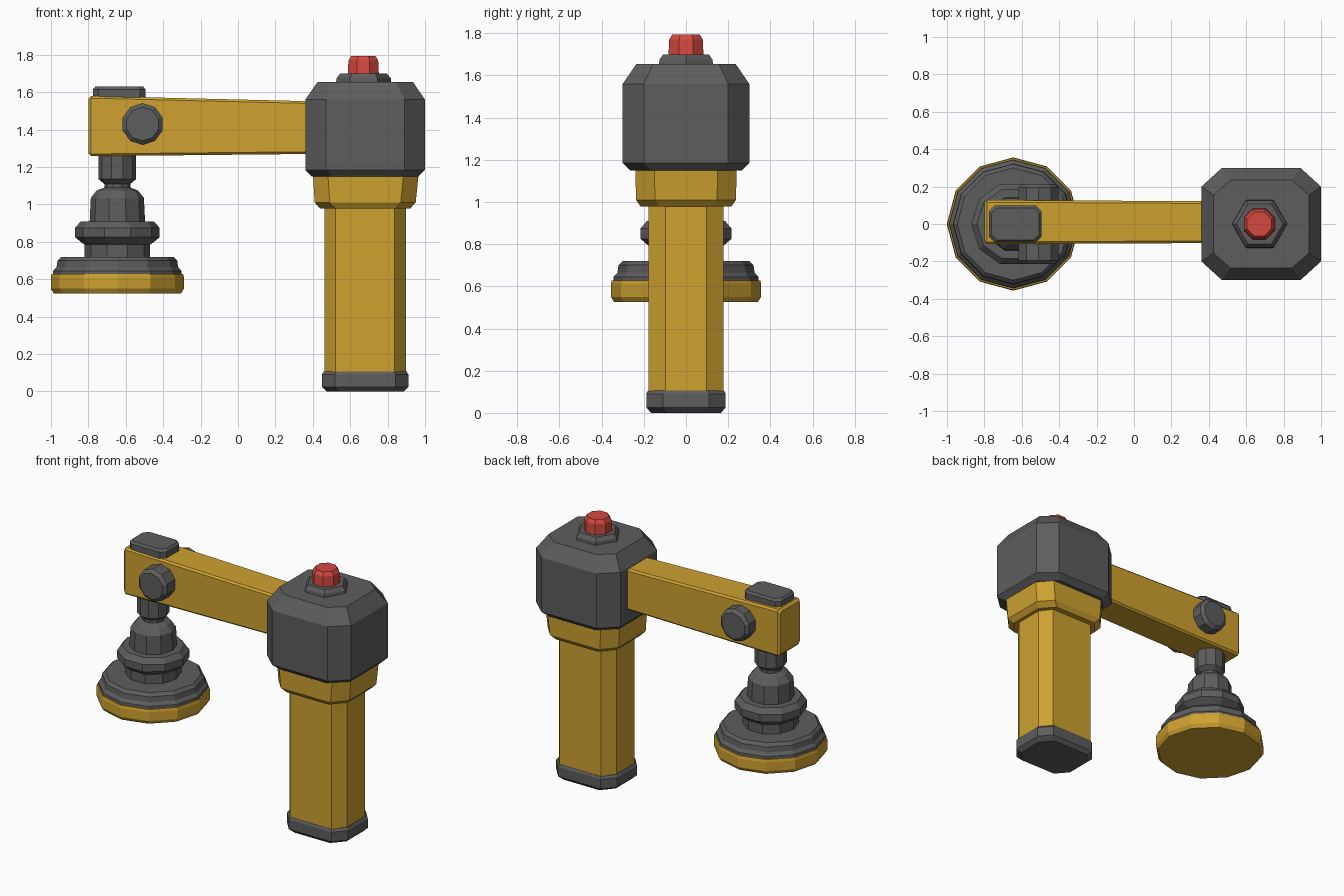
import bpy, bmesh, math
from mathutils import Vector

if "Cube" in bpy.data.objects:
    bpy.data.objects.remove(bpy.data.objects["Cube"])


def material(name, rgb):
    m = bpy.data.materials.new(name)
    m.diffuse_color = (*rgb, 1)
    m.use_nodes = True
    m.node_tree.nodes["Principled BSDF"].inputs["Base Color"].default_value = m.diffuse_color
    return m


YELLOW = material("yellow", (0.62, 0.36, 0.03))
GREY = material("dark grey", (0.11, 0.11, 0.11))
RED = material("red", (0.66, 0.065, 0.05))


def loft(name, mat, rings):
    """Skin a list of equal-length closed rings and cap both ends."""
    bm = bmesh.new()
    vs = [[bm.verts.new(p) for p in r] for r in rings]
    n = len(vs[0])
    for a, b in zip(vs, vs[1:]):
        for i in range(n):
            j = (i + 1) % n
            bm.faces.new((a[i], a[j], b[j], b[i]))
    bm.faces.new(vs[0][::-1])
    bm.faces.new(vs[-1])
    bmesh.ops.recalc_face_normals(bm, faces=bm.faces)
    me = bpy.data.meshes.new(name)
    bm.to_mesh(me)
    bm.free()
    me.materials.append(mat)
    ob = bpy.data.objects.new(name, me)
    bpy.context.collection.objects.link(ob)
    return ob


def cut_rect(cx, hx, hy, kx, ky, z):
    """Rectangle with chamfered corners at height z."""
    pts = [(hx, -hy + ky), (hx, hy - ky), (hx - kx, hy), (-hx + kx, hy),
           (-hx, hy - ky), (-hx, -hy + ky), (-hx + kx, -hy), (hx - kx, -hy)]
    return [Vector((cx + x, y, z)) for x, y in pts]


def turned(name, mat, cx, profile, sides, turn=0.0):
    """Faceted turned part from (radius, z) pairs."""
    ang = [turn + 2 * math.pi * i / sides for i in range(sides)]
    return loft(name, mat, [[Vector((cx + r * math.cos(a), r * math.sin(a), z))
                             for a in ang] for r, z in profile])


# Grip column, foot cap and collar
HX = 0.68
loft("handle", YELLOW, [cut_rect(HX, 0.218, 0.178, 0.06, 0.08, z) for z in (0.1, 0.99)])
loft("foot_cap", GREY, [
    cut_rect(HX, 0.205, 0.165, 0.07, 0.08, 0.0),
    cut_rect(HX, 0.232, 0.188, 0.07, 0.08, 0.025),
    cut_rect(HX, 0.232, 0.188, 0.07, 0.08, 0.09),
    cut_rect(HX, 0.222, 0.180, 0.07, 0.08, 0.106)])
loft("collar", YELLOW, [
    cut_rect(HX, 0.24, 0.215, 0.08, 0.09, 0.978),
    cut_rect(HX, 0.27, 0.237, 0.08, 0.09, 1.01),
    cut_rect(HX + 0.003, 0.282, 0.24, 0.08, 0.09, 1.155)])

# Motor head
loft("head", GREY, [
    cut_rect(HX, 0.285, 0.265, 0.11, 0.10, 1.15),
    cut_rect(HX, 0.32, 0.30, 0.11, 0.10, 1.185),
    cut_rect(HX, 0.32, 0.30, 0.11, 0.10, 1.56),
    cut_rect(HX, 0.255, 0.235, 0.09, 0.08, 1.655)])

# Push button on its hexagonal seat
turned("button_seat", GREY, 0.672, [(0.148, 1.65), (0.145, 1.675), (0.125, 1.70)], 6)
turned("button", RED, 0.67, [(0.09, 1.695), (0.086, 1.77), (0.07, 1.795)], 8, math.pi / 8)


# Arm: rectangular sections along x
def section(x, hy, z0, z1, k=0.012, cy=0.01):
    zc, hz = (z0 + z1) / 2, (z1 - z0) / 2
    flat = cut_rect(0, hy, hz, k, k, 0)
    return [Vector((x, cy + p.x, zc + p.y)) for p in flat]


loft("arm", YELLOW, [section(-0.80, 0.105, 1.275, 1.565),
                     section(-0.785, 0.118, 1.258, 1.58),
                     section(0.38, 0.112, 1.27, 1.552)])

# Plate on the arm end
loft("arm_top_plate", GREY, [
    cut_rect(-0.635, 0.14, 0.098, 0.03, 0.03, 1.57),
    cut_rect(-0.635, 0.14, 0.098, 0.03, 0.03, 1.615),
    cut_rect(-0.635, 0.128, 0.086, 0.03, 0.03, 1.63)])

# Pivot knobs on both sides of the arm
for side, label in ((-1, "front"), (1, "back")):
    rings = []
    for r, d in ((0.112, 0.10), (0.112, 0.195), (0.09, 0.215)):
        rings.append([Vector((-0.51 + r * math.cos(a), side * d, 1.43 + r * math.sin(a)))
                      for a in (2 * math.pi * (i + 0.5) / 10 for i in range(10))])
    loft(label + "_pivot_knob", GREY, rings)

# Hanging spindle and sanding disc
DX = -0.645
turned("spindle", GREY, DX, [
    (0.10, 1.265), (0.10, 1.135), (0.07, 1.11), (0.07, 1.09), (0.11, 1.075),
    (0.142, 1.035), (0.148, 0.91), (0.195, 0.91), (0.226, 0.875), (0.226, 0.825),
    (0.19, 0.795), (0.175, 0.785), (0.175, 0.715)], 10)
turned("disc_backing", GREY, DX, [
    (0.30, 0.72), (0.32, 0.70), (0.325, 0.665), (0.343, 0.645), (0.345, 0.62)], 12)
turned("disc_pad", YELLOW, DX, [
    (0.352, 0.628), (0.356, 0.61), (0.356, 0.55), (0.34, 0.525)], 12)
